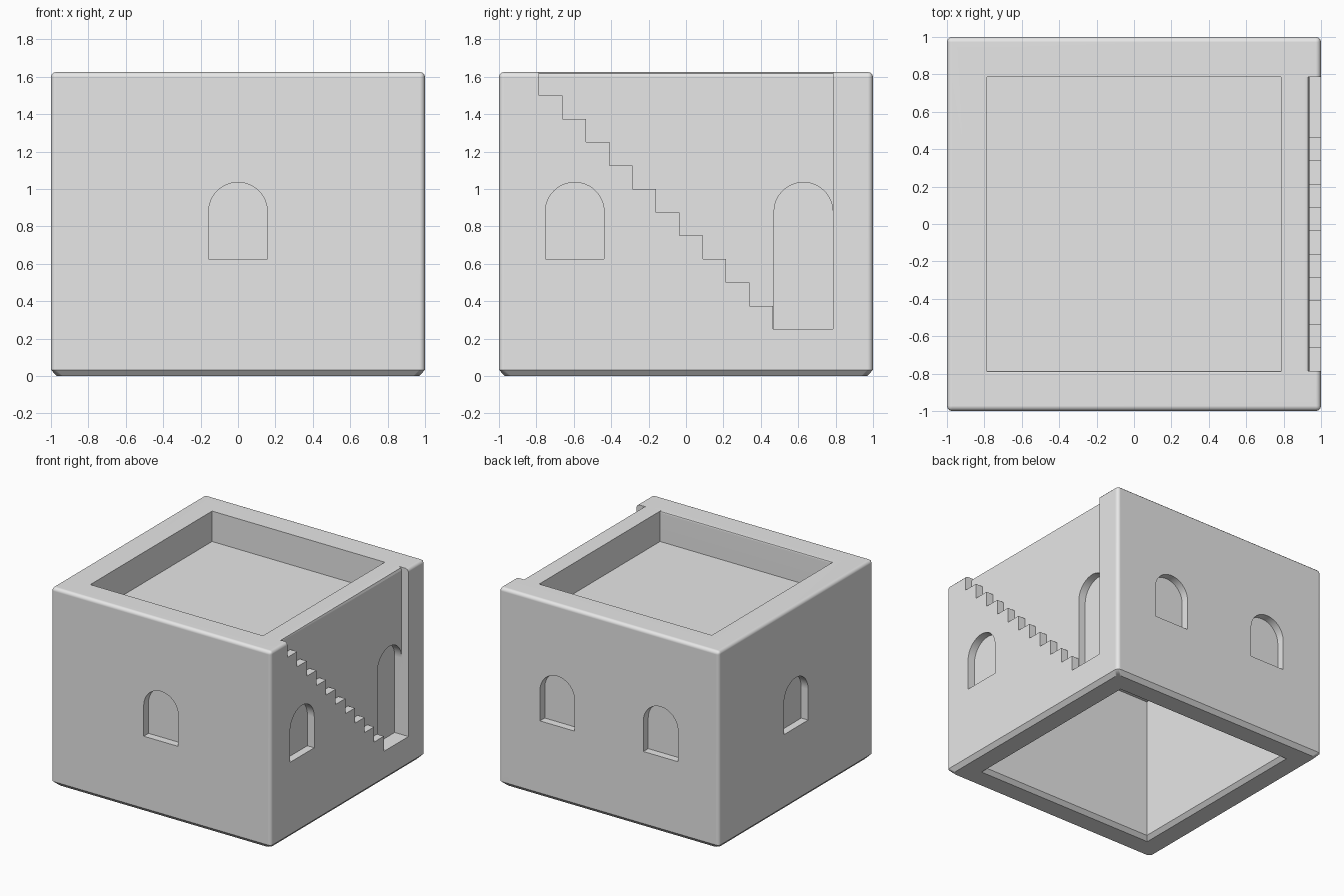
import bpy, bmesh
from math import pi, sin, cos
from mathutils import Matrix

if "Cube" in bpy.data.objects:
    bpy.data.objects.remove(bpy.data.objects["Cube"], do_unlink=True)

HEIGHT = 1.625     # overall height
INNER = 0.785      # half width of the room and roof terrace
NICHE = 0.0625     # depth of windows and stair cut
STEP = 0.125       # stair rise and tread

plaster = bpy.data.materials.new("plaster_grey")
plaster.use_nodes = True
GREY = (0.8, 0.8, 0.8, 1)
plaster.diffuse_color = GREY
plaster.node_tree.nodes["Principled BSDF"].inputs["Base Color"].default_value = GREY


def finish(bm, name):
    bmesh.ops.recalc_face_normals(bm, faces=bm.faces)
    mesh = bpy.data.meshes.new(name)
    bm.to_mesh(mesh)
    bm.free()
    mesh.materials.append(plaster)
    obj = bpy.data.objects.new(name, mesh)
    bpy.context.collection.objects.link(obj)
    return obj


def loft(rings):
    """Stack of squares given as (z, half width)."""
    bm = bmesh.new()
    loops = [[bm.verts.new((sx * h, sy * h, z))
              for sx, sy in ((-1, -1), (1, -1), (1, 1), (-1, 1))] for z, h in rings]
    for a, b in zip(loops, loops[1:]):
        for i in range(4):
            j = (i + 1) % 4
            bm.faces.new((a[i], a[j], b[j], b[i]))
    bm.faces.new(loops[0])
    bm.faces.new(loops[-1])
    return bm


def prism(name, profile, y0, y1, turn=0):
    """Profile in (x, z) run from y0 to y1, then turned about z in quarter turns."""
    bm = bmesh.new()
    a, b = [[bm.verts.new((u, y, z)) for u, z in profile] for y in (y0, y1)]
    n = len(profile)
    for i in range(n):
        j = (i + 1) % n
        bm.faces.new((a[i], a[j], b[j], b[i]))
    bm.faces.new(a)
    bm.faces.new(b)
    bm.transform(Matrix.Rotation(turn * pi / 2, 4, "Z"))
    return finish(bm, name)


def arch(centre, sill, top=1.035, radius=0.157, sides=24):
    spring = top - radius
    curve = [(centre + radius * cos(pi * i / sides), spring + radius * sin(pi * i / sides))
             for i in range(sides + 1)]
    return [(centre - radius, sill), (centre + radius, sill)] + curve


# House block: chamfered foot, rounded corners and top rim
bm = loft([(0, 0.97), (0.03, 1), (HEIGHT, 1)])
bm.normal_update()
rounded = [e for e in bm.edges
           if abs(e.verts[0].co.z - e.verts[1].co.z) > 0.01
           or min(v.co.z for v in e.verts) > 1]
bmesh.ops.bevel(bm, geom=rounded, offset=0.028, segments=3, profile=0.5, affect="EDGES")
house = finish(bm, "house")

# Hollow room, open below, and sunken roof terrace with a softened front lip
cutters = [finish(loft([(-0.03, INNER + 0.06), (0.03, INNER), (1.19, INNER)]), "room_cutter")]
floor, over = 1.375, HEIGHT + 0.1
terrace = [(-INNER, floor), (INNER, floor), (INNER, over), (-INNER - 0.015, over),
           (-INNER - 0.015, HEIGHT), (-INNER - 0.004, HEIGHT - 0.004), (-INNER, HEIGHT - 0.015)]
cutters.append(prism("terrace_cutter", terrace, -INNER, INNER, 1))

# Outer staircase cut into the right wall
stairs = [(-INNER, over)]
for i in range(10):
    z = HEIGHT - STEP * (i + 1)
    stairs += [(-INNER + STEP * i, z), (-INNER + STEP * (i + 1), z)]
landing = 0.25
stairs += [(-INNER + STEP * 10, landing), (INNER, landing), (INNER, over)]
cutters.append(prism("stair_cutter", stairs, -1.1, -1 + NICHE, 1))
wall = 1 - NICHE
lip = [(wall + 0.02, HEIGHT - 0.025), (wall, HEIGHT - 0.025), (wall - 0.007, HEIGHT - 0.007),
       (wall - 0.025, HEIGHT), (wall - 0.025, over), (wall + 0.02, over)]
cutters.append(prism("stair_lip_cutter", lip, -INNER, INNER))

# Door at the foot of the stairs, and windows as (quarter turn, offset)
cutters.append(prism("door_cutter", arch(INNER - 0.157, landing), -1.1, -1 + 2 * NICHE, 1))
for turn, offset in ((0, 0), (1, -0.595), (2, -0.47), (2, 0.47), (3, 0)):
    cutters.append(prism("window_cutter", arch(offset, 0.625), -1.1, -1 + NICHE, turn))

bpy.ops.object.select_all(action="DESELECT")
bpy.context.view_layer.objects.active = house
house.select_set(True)
for cutter in cutters:
    cutter.hide_render = True
    mod = house.modifiers.new("cut", "BOOLEAN")
    mod.operation = "DIFFERENCE"
    mod.solver = "EXACT"
    mod.object = cutter
    bpy.ops.object.modifier_apply(modifier=mod.name)
    bpy.data.objects.remove(cutter, do_unlink=True)

# Smooth the rounded edges while keeping flat walls flat
bpy.ops.object.shade_smooth_by_angle(angle=pi / 5)
weighted = house.modifiers.new("flat_walls", "WEIGHTED_NORMAL")
weighted.keep_sharp = True
